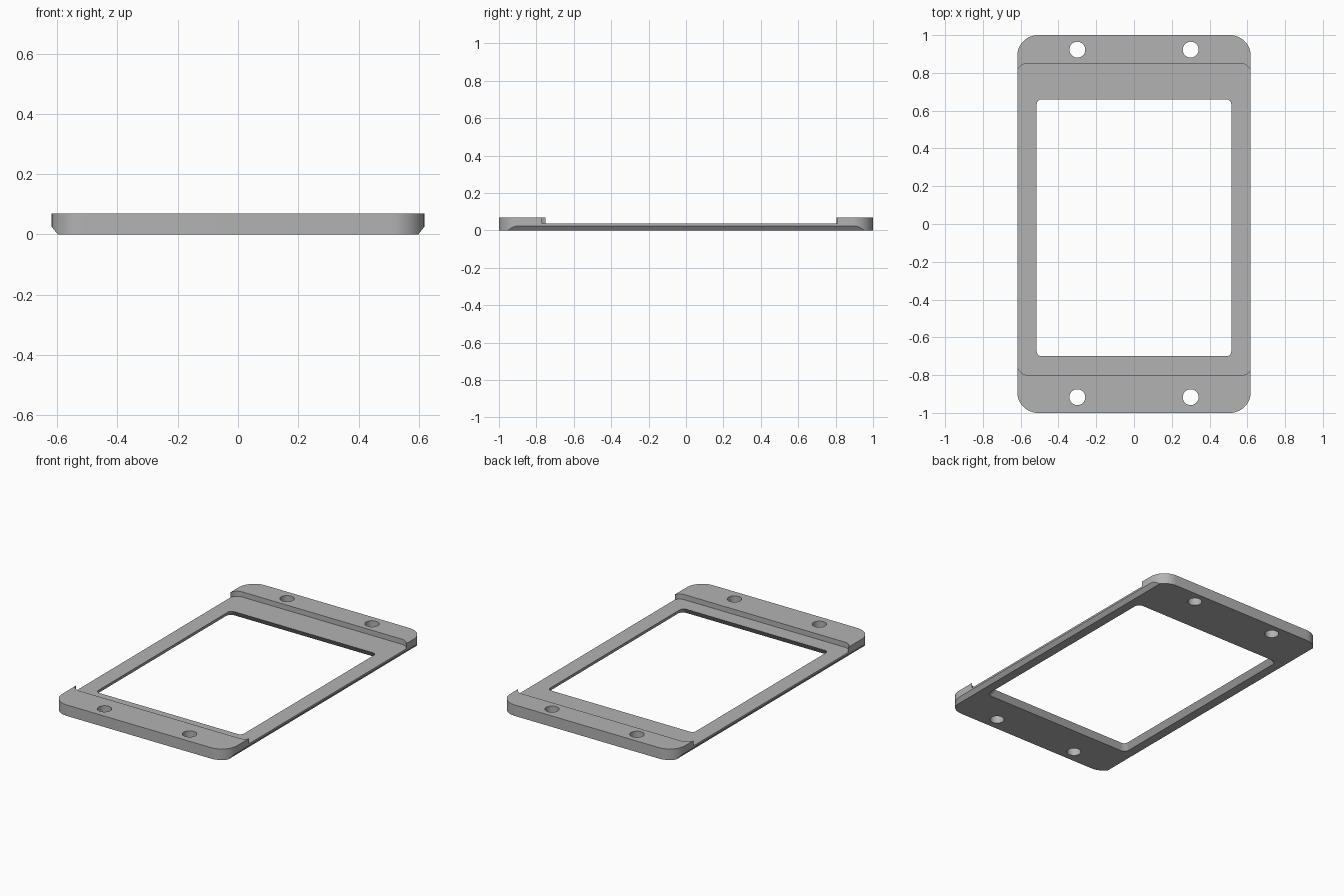
import bpy, bmesh, math

cube = bpy.data.objects.get("Cube")
if cube:
    bpy.data.objects.remove(cube, do_unlink=True)

HALF_W, HEIGHT, FLOOR = 0.618, 0.07, 0.037

grey = bpy.data.materials.new("grey plastic")
grey.use_nodes = True
grey.diffuse_color = (0.45, 0.45, 0.45, 1)
grey.node_tree.nodes["Principled BSDF"].inputs["Base Color"].default_value = grey.diffuse_color


def rounded_rect(x0, x1, y0, y1, radii, steps=12):
    """Outline, anticlockwise from the back +x corner; one radius per corner."""
    points = []
    corners = [(x1, y1, -1, -1), (x0, y1, 1, -1), (x0, y0, 1, 1), (x1, y0, -1, 1)]
    for i, ((x, y, sx, sy), r) in enumerate(zip(corners, radii)):
        for k in range(steps + 1):
            a = math.pi / 2 * (i + k / steps)
            points.append((x + sx * r + r * math.cos(a), y + sy * r + r * math.sin(a)))
    return points


def loft(name, rings):
    """Closed solid through matching rings of 3D points."""
    bm = bmesh.new()
    loops = [[bm.verts.new(p) for p in ring] for ring in rings]
    n = len(loops[0])
    for low, high in zip(loops, loops[1:]):
        for i in range(n):
            j = (i + 1) % n
            bm.faces.new((low[i], low[j], high[j], high[i]))
    bm.faces.new(loops[0][::-1])
    bm.faces.new(loops[-1])
    bmesh.ops.recalc_face_normals(bm, faces=bm.faces)
    mesh = bpy.data.meshes.new(name)
    bm.to_mesh(mesh)
    bm.free()
    mesh.materials.append(grey)
    obj = bpy.data.objects.new(name, mesh)
    bpy.context.collection.objects.link(obj)
    return obj


def at_height(outline, z):
    return [(x, y, z) for x, y in outline]


def prism(name, outline, z0, z1):
    return loft(name, [at_height(outline, z0), at_height(outline, z1)])


def cut(body, cutter):
    cutter.hide_render = True
    mod = body.modifiers.new(cutter.name, 'BOOLEAN')
    mod.operation = 'DIFFERENCE'
    mod.solver = 'EXACT'
    mod.object = cutter
    bpy.context.view_layer.objects.active = body
    bpy.ops.object.modifier_apply(modifier=mod.name)
    bpy.data.objects.remove(cutter, do_unlink=True)


# Frame blank with rounded corners
frame = prism("bezel_frame", rounded_rect(-HALF_W, HALF_W, -1, 1, [0.11] * 4, 16), 0, HEIGHT)

# Shallow pocket between the two raised end lips
pocket = rounded_rect(-0.619, 0.622, -0.8, 0.85, [0.06, 0.055, 0.06, 0.05])
cut(frame, prism("pocket_cutter", pocket, FLOOR, HEIGHT + 0.05))

# Window, widening towards the underside
rings = []
for z in (-FLOOR, 2 * FLOOR + 0.01):
    d = 0.024 * (1 - z / FLOOR)
    rings.append(at_height(rounded_rect(-0.515 - d, 0.515 + d, -0.70 - d, 0.66 + d,
                                        [0.026 + d * 0.4] * 4, 8), z))
cut(frame, loft("window_cutter", rings))

# Screw holes and lower side chamfers
for side in (-1, 1):
    for y in (-0.917, 0.923):
        hole = rounded_rect(side * 0.3 - 0.042, side * 0.3 + 0.042,
                            y - 0.042, y + 0.042, [0.042] * 4, 8)
        # Drop the doubled points where the quarter arcs meet
        hole = [p for i, p in enumerate(hole) if i % 9 != 8]
        cut(frame, prism("hole_cutter", hole, -0.05, HEIGHT + 0.05))
    section = [(0.578, -0.025), (0.638, -0.025), (0.638, 0.05)]
    cut(frame, loft("chamfer_cutter",
                    [[(side * x, y, z) for x, z in section] for y in (-1.1, 1.1)]))

# Smooth arcs, crisp edges
bpy.ops.object.select_all(action='DESELECT')
frame.select_set(True)
bpy.context.view_layer.objects.active = frame
bpy.ops.object.shade_smooth_by_angle(angle=math.radians(25))
